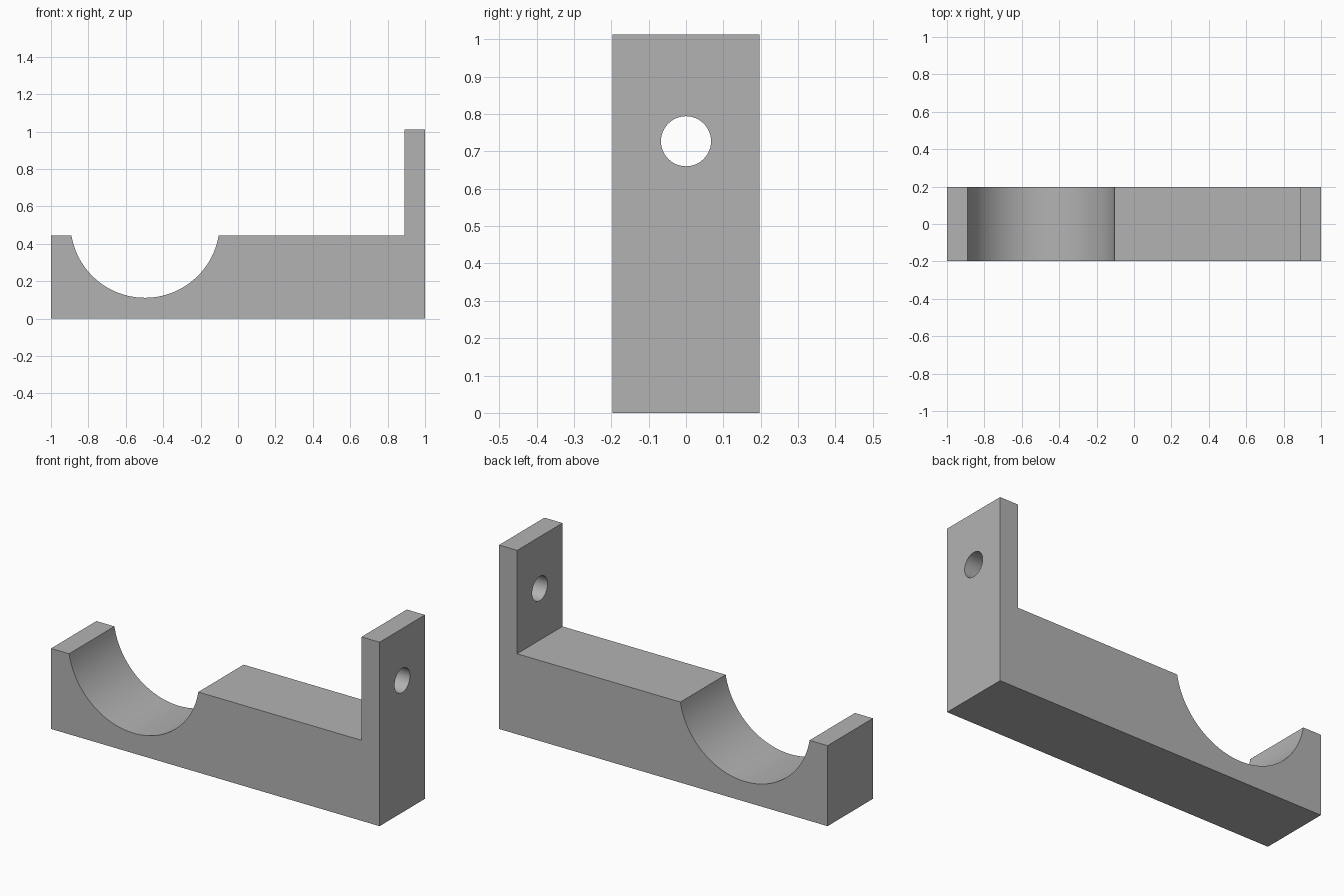
import bpy
import bmesh
from math import asin, sin, cos, pi, radians
from mathutils import Matrix

cube = bpy.data.objects.get("Cube")
if cube:
    bpy.data.objects.remove(cube, do_unlink=True)

# Overall sizes
HALF_DEPTH = 0.197
BASE_TOP = 0.443
WALL_TOP = 1.012
WALL_X = 0.89
CRADLE_X, CRADLE_Z, CRADLE_R = -0.497, 0.51, 0.399
HOLE_Z, HOLE_R = 0.727, 0.067
ARC_STEPS = 48

grey = bpy.data.materials.new("plain_grey")
grey.use_nodes = True
colour = (0.45, 0.45, 0.45, 1)
grey.diffuse_color = colour
grey.node_tree.nodes["Principled BSDF"].inputs["Base Color"].default_value = colour


def make_object(name, bm):
    mesh = bpy.data.meshes.new(name)
    bmesh.ops.recalc_face_normals(bm, faces=bm.faces)
    bm.to_mesh(mesh)
    bm.free()
    obj = bpy.data.objects.new(name, mesh)
    bpy.context.collection.objects.link(obj)
    return obj


# Side profile: base, end wall and round cradle
dip = asin((CRADLE_Z - BASE_TOP) / CRADLE_R)
profile = [(-1, 0), (1, 0), (1, WALL_TOP), (WALL_X, WALL_TOP), (WALL_X, BASE_TOP)]
for i in range(ARC_STEPS + 1):
    a = -dip - (pi - 2 * dip) * i / ARC_STEPS
    profile.append((CRADLE_X + CRADLE_R * cos(a), CRADLE_Z + CRADLE_R * sin(a)))
profile.append((-1, BASE_TOP))

bm = bmesh.new()
face = bm.faces.new([bm.verts.new((x, -HALF_DEPTH, z)) for x, z in profile])
side = bmesh.ops.extrude_face_region(bm, geom=[face])["geom"]
bmesh.ops.translate(bm, vec=(0, 2 * HALF_DEPTH, 0),
                    verts=[v for v in side if isinstance(v, bmesh.types.BMVert)])
bracket = make_object("cradle_bracket", bm)
bracket.data.materials.append(grey)

# Round hole through the end wall
bm = bmesh.new()
bmesh.ops.create_cone(bm, cap_ends=True, segments=48, radius1=HOLE_R, radius2=HOLE_R,
                      depth=0.4, matrix=Matrix.Translation((0.95, 0, HOLE_Z))
                      @ Matrix.Rotation(pi / 2, 4, "Y"))
cutter = make_object("hole_cutter", bm)
cutter.data.materials.append(grey)
cutter.hide_render = True

cut = bracket.modifiers.new("hole", "BOOLEAN")
cut.operation = "DIFFERENCE"
cut.solver = "EXACT"
cut.object = cutter

bpy.ops.object.select_all(action="DESELECT")
bracket.select_set(True)
bpy.context.view_layer.objects.active = bracket
bpy.ops.object.modifier_apply(modifier=cut.name)
bpy.data.objects.remove(cutter, do_unlink=True)

# Smooth curved walls, crisp edges
bpy.ops.object.shade_smooth_by_angle(angle=radians(30))
